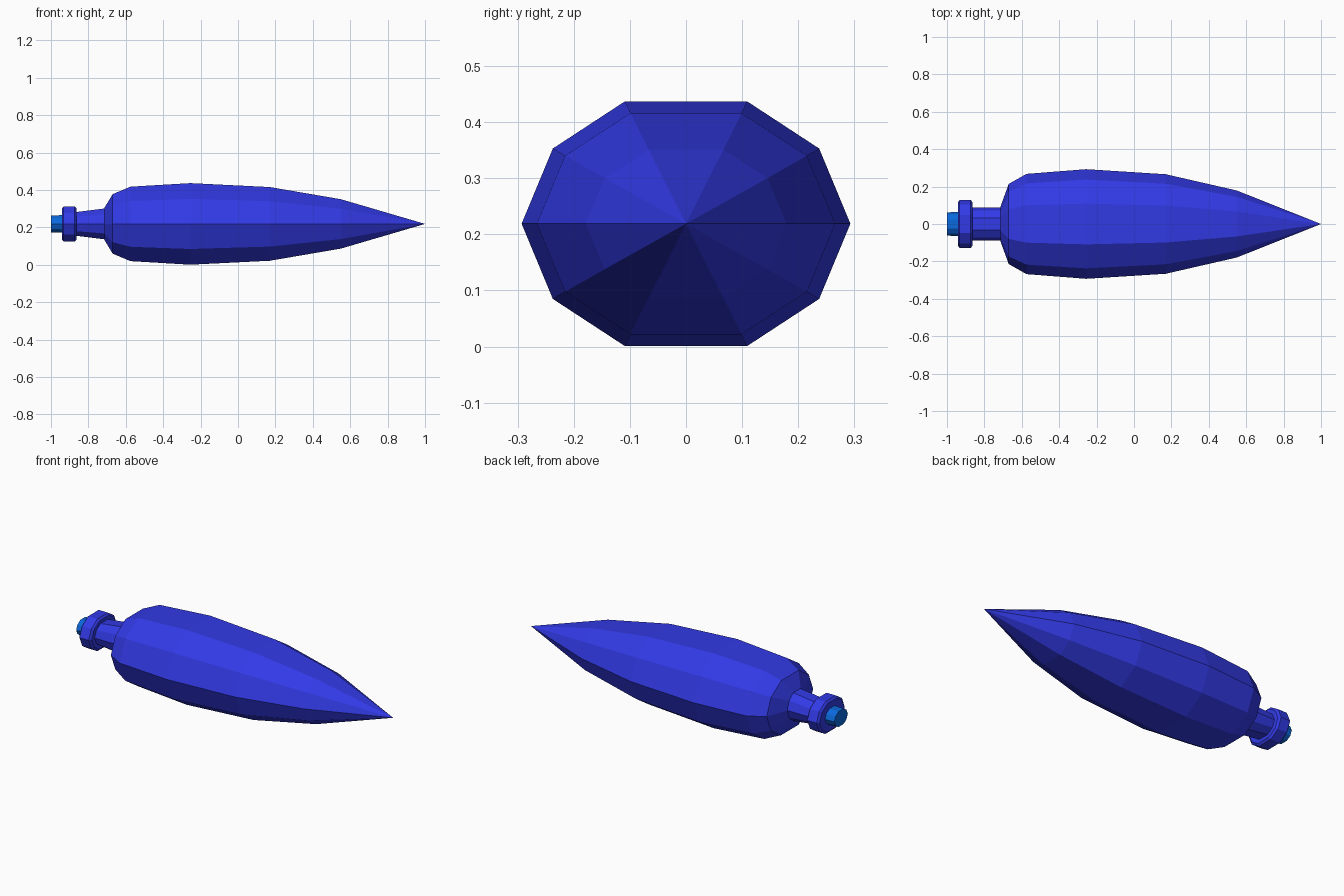
import bpy
import bmesh

cube = bpy.data.objects.get("Cube")
if cube:
    bpy.data.objects.remove(cube, do_unlink=True)

MID_Z = 0.219

# Flattened ten-sided cross-section, one quadrant mirrored all round
QUADRANT = [(1.0, 0.0), (0.81, 0.615), (0.372, 1.0)]
UPPER = QUADRANT + [(-y, z) for y, z in reversed(QUADRANT)]
SECTION = UPPER + [(-y, -z) for y, z in UPPER[1:-1]]


def make_material(name, colour):
    mat = bpy.data.materials.new(name)
    mat.use_nodes = True
    mat.diffuse_color = colour
    mat.node_tree.nodes["Principled BSDF"].inputs["Base Color"].default_value = colour
    return mat


def loft(name, stations, mat, tip=None):
    """Skin the section along x; each station is (x, half width, half height)."""
    bm = bmesh.new()
    rings = [[bm.verts.new((x, y * w, MID_Z + z * h)) for y, z in SECTION]
             for x, w, h in stations]
    n = len(SECTION)
    for a, b in zip(rings, rings[1:]):
        for i in range(n):
            j = (i + 1) % n
            bm.faces.new((a[i], a[j], b[j], b[i]))
    bm.faces.new(rings[0])
    if tip is None:
        bm.faces.new(rings[-1])
    else:
        point = bm.verts.new((tip, 0, MID_Z))
        for i in range(n):
            bm.faces.new((rings[-1][i], rings[-1][(i + 1) % n], point))
    bmesh.ops.recalc_face_normals(bm, faces=bm.faces)
    mesh = bpy.data.meshes.new(name)
    bm.to_mesh(mesh)
    bm.free()
    mesh.materials.append(mat)
    obj = bpy.data.objects.new(name, mesh)
    bpy.context.collection.objects.link(obj)
    return obj


blue = make_material("royal blue", (0.032, 0.042, 0.79, 1))
azure = make_material("azure blue", (0.003, 0.14, 0.72, 1))

# Pointed hull
loft("hull", [(-0.715, 0.09, 0.085), (-0.67, 0.214, 0.159),
              (-0.575, 0.268, 0.199), (-0.255, 0.293, 0.218),
              (0.17, 0.266, 0.197), (0.55, 0.179, 0.132)], blue, tip=1.0)

# Tapered neck behind the hull
loft("neck", [(-0.87, 0.088, 0.063), (-0.71, 0.088, 0.083)], blue)

# Collar with small bevels
loft("collar", [(-0.942, 0.115, 0.083), (-0.932, 0.129, 0.094),
                (-0.873, 0.129, 0.094), (-0.863, 0.115, 0.083)], blue)

# Rear nozzle
loft("nozzle", [(-1.0, 0.062, 0.045), (-0.935, 0.065, 0.047)], azure)
